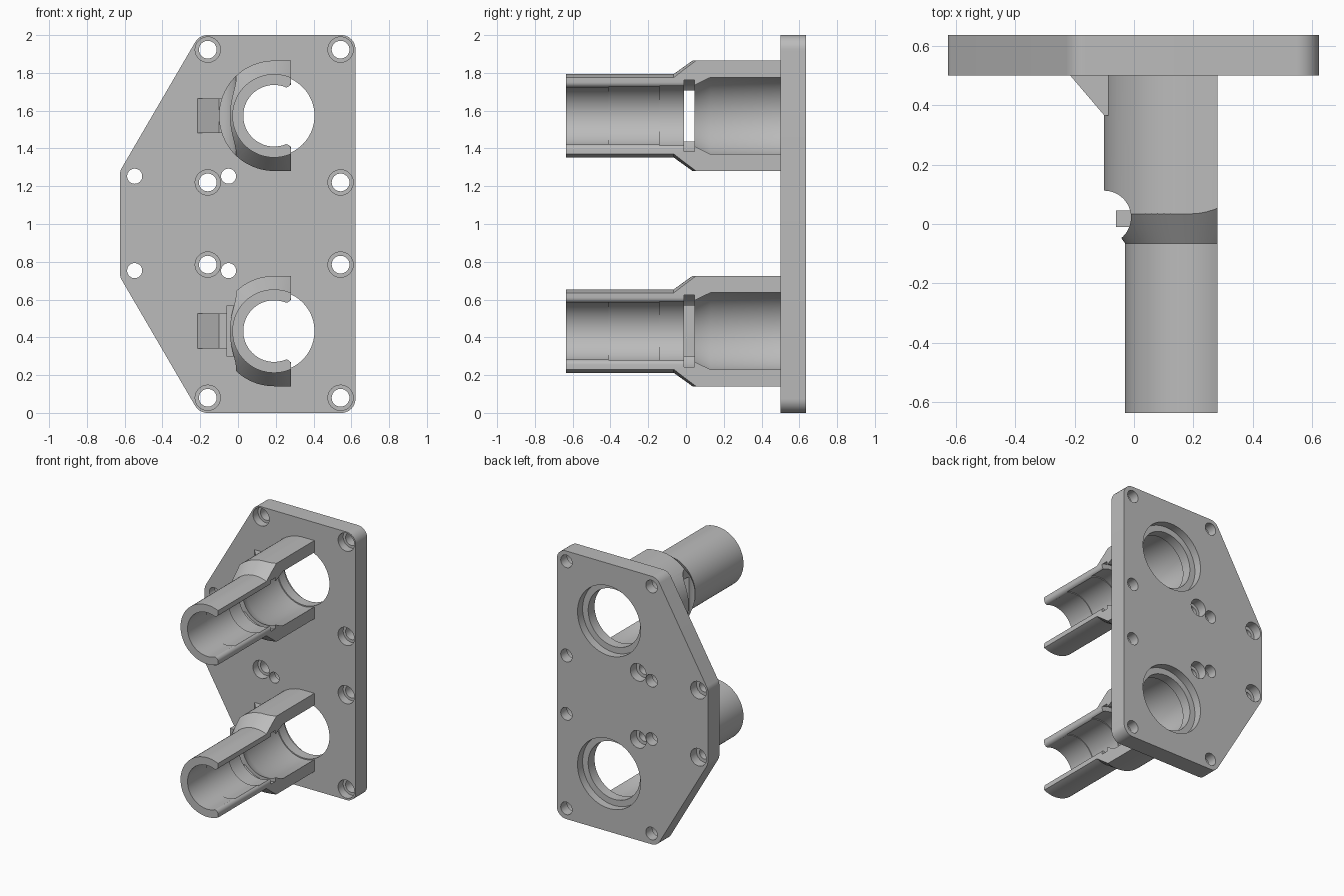
import bpy, bmesh, math
from mathutils import Vector

if "Cube" in bpy.data.objects:
    bpy.data.objects.remove(bpy.data.objects["Cube"])

grey = bpy.data.materials.new("plain_grey")
grey.use_nodes = True
colour = (0.5, 0.5, 0.5, 1)
grey.diffuse_color = colour
grey.node_tree.nodes["Principled BSDF"].inputs["Base Color"].default_value = colour

SIDES = 72
BORE_X = 0.191
CUT_X = 0.28


def finish(name, bm):
    bmesh.ops.recalc_face_normals(bm, faces=bm.faces)
    mesh = bpy.data.meshes.new(name)
    bm.to_mesh(mesh)
    bm.free()
    mesh.materials.append(grey)
    obj = bpy.data.objects.new(name, mesh)
    bpy.context.collection.objects.link(obj)
    return obj


def lathe(bm, profile, x, z, sides=SIDES):
    """Solid turned about a y axis through (x, z); profile is (y, radius)."""
    rings = []
    for y, r in profile:
        turn = [math.tau * i / sides for i in range(sides)]
        rings.append([bm.verts.new((x + r * math.cos(a), y, z + r * math.sin(a))) for a in turn])
    for a, b in zip(rings, rings[1:]):
        for i in range(sides):
            j = (i + 1) % sides
            bm.faces.new((a[i], a[j], b[j], b[i]))
    bm.faces.new(rings[0])
    bm.faces.new(rings[-1])


def prism(name, points, low, high, axis):
    """Extrude an outline along y (points are x, z) or along z (points are x, y)."""
    bm = bmesh.new()
    place = (lambda u, v, t: (u, t, v)) if axis == "y" else (lambda u, v, t: (u, v, t))
    a = [bm.verts.new(place(u, v, low)) for u, v in points]
    b = [bm.verts.new(place(u, v, high)) for u, v in points]
    bm.faces.new(a)
    bm.faces.new(b)
    for i in range(len(a)):
        j = (i + 1) % len(a)
        bm.faces.new((a[i], a[j], b[j], b[i]))
    return finish(name, bm)


def arc(cx, cy, r, start, end, steps):
    angles = [math.radians(start + (end - start) * i / steps) for i in range(steps + 1)]
    return [(cx + r * math.cos(a), cy + r * math.sin(a)) for a in angles]


def rounded(corners, radius, steps=8):
    """Replace every corner of a convex outline with a tangent arc."""
    out = []
    for i, c in enumerate(corners):
        p = Vector(c)
        u = (Vector(corners[i - 1]) - p).normalized()
        v = (Vector(corners[(i + 1) % len(corners)]) - p).normalized()
        half = u.angle(v) / 2
        centre = p + (u + v).normalized() * radius / math.sin(half)
        d0 = p + u * radius / math.tan(half) - centre
        d1 = p + v * radius / math.tan(half) - centre
        for k in range(steps + 1):
            d = d0.lerp(d1, k / steps).normalized() * radius
            out.append(tuple(centre + d))
    return out


def boolean(obj, tool, operation="DIFFERENCE"):
    mod = obj.modifiers.new("cut", "BOOLEAN")
    mod.operation = operation
    mod.solver = "EXACT"
    mod.object = tool
    bpy.context.view_layer.objects.active = obj
    bpy.ops.object.modifier_apply(modifier=mod.name)
    bpy.data.objects.remove(tool)


def smooth(obj):
    bpy.ops.object.select_all(action="DESELECT")
    obj.select_set(True)
    bpy.context.view_layer.objects.active = obj
    bpy.ops.object.shade_smooth_by_angle(angle=math.radians(25))


# Mounting plate with rounded corners
outline = [(-0.205, 0), (0.622, 0), (0.622, 2), (-0.205, 2), (-0.625, 1.28), (-0.625, 0.72)]
plate = prism("mounting_plate", rounded(outline, 0.075), 0.5, 0.635, "y")

# Bores, front counterbored screw holes and back counterbored pin holes
holes = bmesh.new()
for z in (1.573, 0.433):
    lathe(holes, [(0.4, 0.214), (0.575, 0.214), (0.575, 0.26), (0.7, 0.26)], BORE_X, z)
for x in (-0.16, 0.543):
    for z in (0.08, 0.785, 1.22, 1.923):
        lathe(holes, [(0.4, 0.067), (0.56, 0.067), (0.56, 0.047), (0.7, 0.047)], x, z, 32)
for x in (-0.547, -0.05):
    for z in (0.753, 1.253):
        lathe(holes, [(0.4, 0.04), (0.565, 0.04), (0.565, 0.065), (0.7, 0.065)], x, z, 32)
boolean(plate, finish("hole_cutter", holes))
smooth(plate)


def holder(prefix, z):
    # Narrow front tube flaring into the wide rear socket
    bm = bmesh.new()
    lathe(bm, [(-0.635, 0.221), (-0.065, 0.221), (0.185, 0.4), (0.502, 0.4)], BORE_X, z)
    body = finish(prefix + "_open_tube", bm)

    # Trim to a U section, open on the left side
    section = arc(BORE_X, z, 0.292, 90, 270, 40) + [(CUT_X, z - 0.292), (CUT_X, z + 0.292)]
    boolean(body, prism("section_trim", section, -0.8, 0.8, "y"), "INTERSECT")

    # Stepped bore with a retaining groove
    bm = bmesh.new()
    lathe(bm, [(-0.7, 0.163), (-0.41, 0.163), (-0.41, 0.168), (-0.14, 0.168),
               (-0.14, 0.175), (-0.01, 0.175), (-0.01, 0.21), (0.045, 0.21),
               (0.045, 0.185), (0.13, 0.222), (0.6, 0.222)], BORE_X, z)
    boolean(body, finish("bore_cutter", bm))

    # Rounded inner lips along the opening
    lip = arc(0.252, 0.178, 0.028, -90, 0, 6) + [(0.32, 0.178)]
    lip = [(x, z + h) for x, h in lip] + [(x, z - h) for x, h in reversed(lip)]
    boolean(body, prism("lip_cutter", lip, -0.7, 0.0, "y"))

    # Side notch and the slot behind it
    notch = arc(-0.1, 0.022, 0.09, 0, 352.5, 47)
    boolean(body, prism("notch_cutter", notch, z - 0.4, z + 0.4, "z"))
    slot = [(-0.06, -0.01), (0.1, -0.01), (0.1, 0.045), (-0.06, 0.045)]
    boolean(body, prism("slot_cutter", slot, z - 0.135, z + 0.135, "z"))
    smooth(body)

    # Gusset bracing the socket against the plate
    brace = [(-0.215, 0.502), (-0.215, 0.5), (-0.1, 0.365), (-0.06, 0.365), (-0.06, 0.502)]
    prism(prefix + "_gusset", brace, z - 0.092, z + 0.092, "z")


holder("upper", 1.573)
holder("lower", 0.433)
